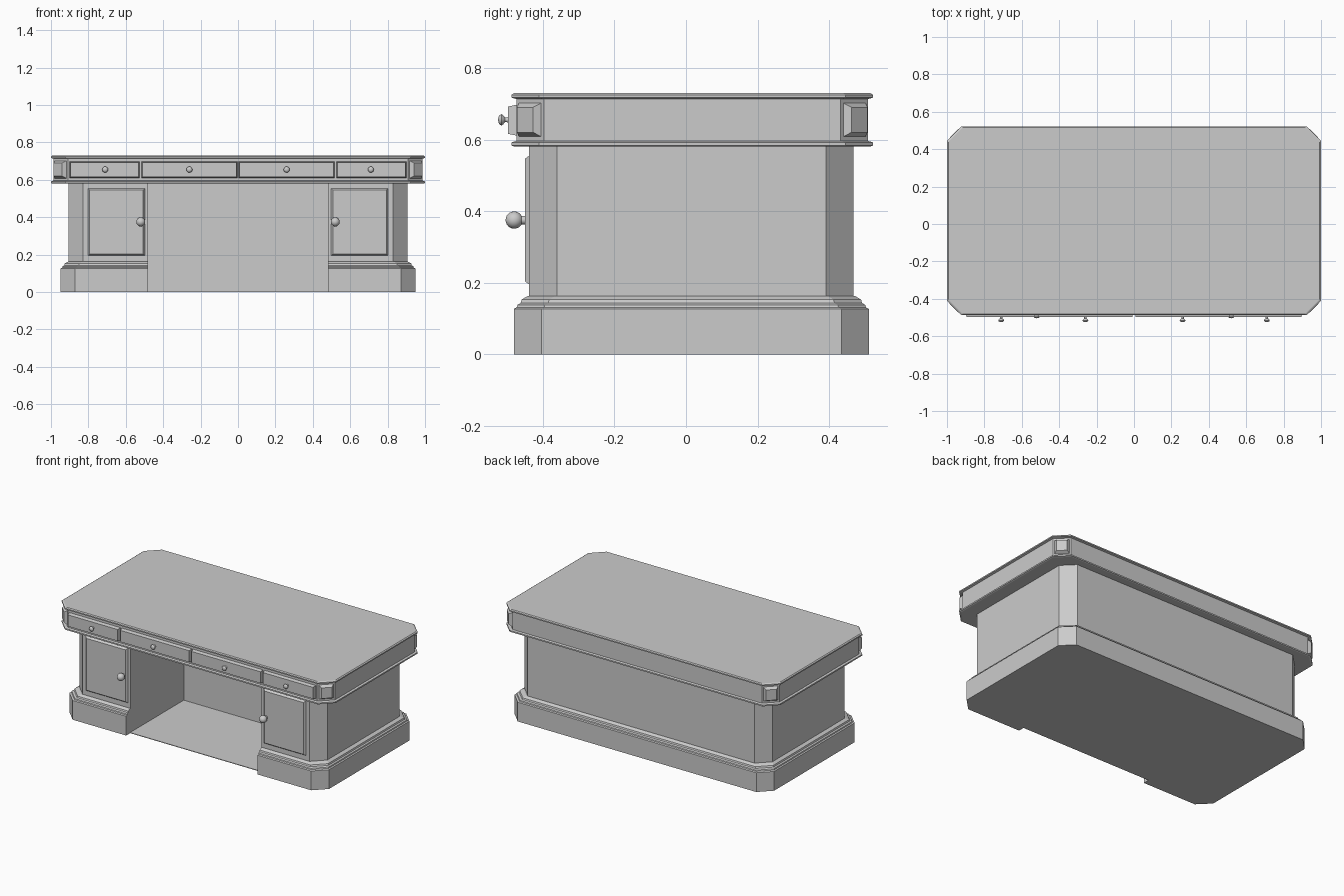
import bpy, bmesh, math
from mathutils import Matrix, Vector

cube = bpy.data.objects.get("Cube")
if cube:
    bpy.data.objects.remove(cube, do_unlink=True)

grey = bpy.data.materials.new("plain_grey")
grey.use_nodes = True
grey.diffuse_color = (0.6, 0.6, 0.6, 1)
grey.node_tree.nodes["Principled BSDF"].inputs["Base Color"].default_value = (0.6, 0.6, 0.6, 1)

KNEE = 0.48        # half width of the kneehole
KNEE_BACK = 0.12   # y of its back panel
CHAMFER = 0.077


def finish(name, bm, matrix=Matrix(), smooth=False):
    bmesh.ops.recalc_face_normals(bm, faces=bm.faces)
    mesh = bpy.data.meshes.new(name)
    bm.to_mesh(mesh)
    bm.free()
    mesh.materials.append(grey)
    obj = bpy.data.objects.new(name, mesh)
    bpy.context.collection.objects.link(obj)
    obj.matrix_world = matrix
    if smooth:
        bpy.ops.object.select_all(action="DESELECT")
        obj.select_set(True)
        bpy.context.view_layer.objects.active = obj
        bpy.ops.object.shade_smooth_by_angle(angle=math.radians(40))
    return obj


def loft(name, rings):
    """Skin a stack of equal-length closed rings and cap both ends."""
    bm = bmesh.new()
    loops = [[bm.verts.new(p) for p in ring] for ring in rings]
    for low, high in zip(loops, loops[1:]):
        for i in range(len(low)):
            j = (i + 1) % len(low)
            bm.faces.new((low[i], low[j], high[j], high[i]))
    bm.faces.new(loops[0][::-1])
    bm.faces.new(loops[-1])
    return bm


def outline(x, front, back, z, knee=False):
    """Rectangle with cut corners, optionally notched by the kneehole."""
    c = CHAMFER
    pts = [(x - c, front), (x, front + c), (x, back - c), (x - c, back)]
    pts += [(-px, py) for px, py in reversed(pts)]
    if knee:
        pts += [(-KNEE, front), (-KNEE, KNEE_BACK), (KNEE, KNEE_BACK), (KNEE, front)]
    return [(px, py, z) for px, py in pts]


def panel(name, width, height, depth, slope, matrix):
    """Raised panel with sloping sides, facing local -y."""
    def ring(inset, y):
        w, h = width / 2 - inset, height / 2 - inset
        return [(-w, y, -h), (w, y, -h), (w, y, h), (-w, y, h)]
    return finish(name, loft(name, [ring(0, 0), ring(slope, -depth)]), matrix)


def knob(name, profile, location):
    """Turned knob: profile of (radius, distance forward)."""
    bm = bmesh.new()
    verts = [bm.verts.new((r, -d, 0)) for r, d in profile]
    edges = [bm.edges.new(pair) for pair in zip(verts, verts[1:])]
    bmesh.ops.spin(bm, geom=verts + edges, cent=(0, 0, 0), axis=(0, 1, 0),
                   angle=math.tau, steps=20, use_merge=True)
    bmesh.ops.remove_doubles(bm, verts=bm.verts, dist=0.0001)
    finish(name, bm, Matrix.Translation(location), smooth=True)


# Pedestals, plinth and moulding in one skin: (outward offset, height)
body_profile = [(0.043, 0), (0.043, 0.127), (0.035, 0.131), (0.033, 0.138),
                (0.024, 0.143), (0.021, 0.153), (0.006, 0.162), (0, 0.163), (0, 0.582)]
finish("pedestal_body", loft("body", [
    outline(0.905 + o, -0.438 - o, 0.468 + o, z, knee=True) for o, z in body_profile]))

# Floor of the kneehole
panel("kneehole_floor", 2 * KNEE, KNEE_BACK + 0.44, 0.004, 0,
      Matrix.Translation((0, (KNEE_BACK - 0.44) / 2, 0)) @ Matrix.Rotation(-math.pi / 2, 4, "X"))

# Desktop case with its projecting edges: (inset, height)
top_profile = [(0.008, 0.58), (0, 0.583), (0, 0.592), (0.013, 0.596),
               (0.013, 0.713), (0, 0.717), (0, 0.725), (0.007, 0.73)]
finish("desktop", loft("desktop", [
    outline(1 - i, -0.487 + i, 0.522 - i, z) for i, z in top_profile]))

# Raised blocks on the four cut corners
for side, sx in (("left", 1), ("right", -1)):
    for end, y, turn in (("front", -0.474, 45), ("back", 0.509, 135)):
        inward = CHAMFER / 2 if end == "front" else -CHAMFER / 2
        place = Matrix.Translation((sx * (0.987 - CHAMFER / 2), y + inward, 0.655))
        panel(f"corner_block_{end}_{side}", 0.088, 0.094, 0.02, 0.012,
              place @ Matrix.Rotation(math.radians(sx * turn), 4, "Z"))

# Turned profiles
drawer_knob = [(0, 0), (0.009, 0), (0.006, 0.006), (0.006, 0.010), (0.013, 0.016),
               (0.016, 0.020), (0.013, 0.026), (0.007, 0.029), (0, 0.03)]
ball = [(0.024 * math.sin(a), 0.035 - 0.024 * math.cos(a))
        for a in [math.radians(d) for d in range(30, 180, 15)]]
door_knob = [(0, 0), (0.012, 0)] + ball + [(0, 0.059)]

for side, sx in (("left", 1), ("right", -1)):
    # Drawers: a wide inner and a narrow outer one
    for place, x0, x1, kx in (("inner", 0.004, 0.516, 0.26), ("outer", 0.526, 0.9, 0.71)):
        panel(f"{place}_drawer_{side}", x1 - x0, 0.086, 0.023, 0.005,
              Matrix.Translation((sx * (x0 + x1) / 2, -0.474, 0.654)))
        knob(f"{place}_drawer_knob_{side}", drawer_knob, Vector((sx * kx, -0.495, 0.655)))
    # Pedestal doors
    panel(f"door_{side}", 0.304, 0.36, 0.012, 0.009,
          Matrix.Translation((sx * 0.65, -0.438, 0.375)))
    knob(f"door_knob_{side}", door_knob, Vector((sx * 0.52, -0.445, 0.375)))
